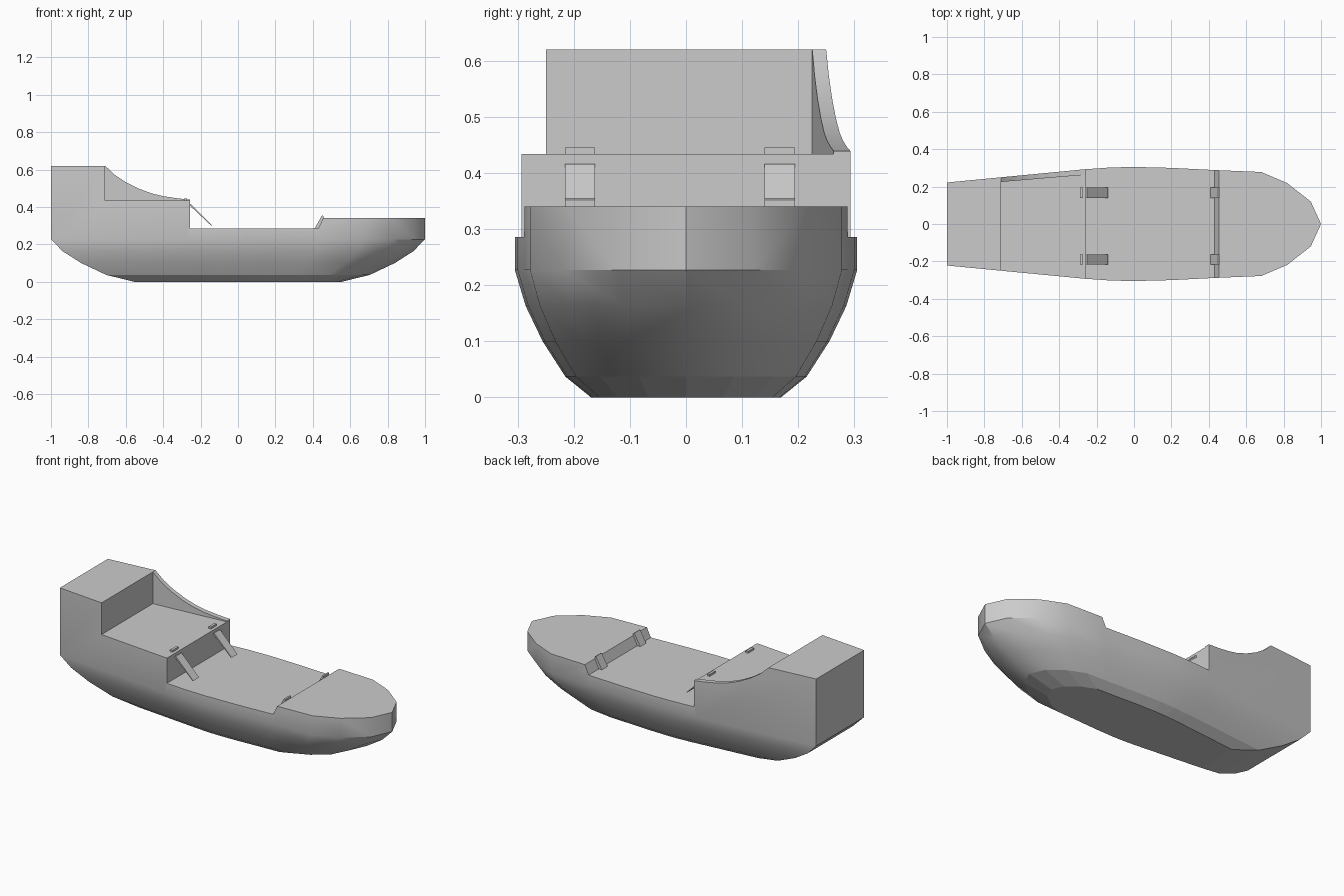
import bpy, bmesh, math
from mathutils import Vector

if "Cube" in bpy.data.objects:
    bpy.data.objects.remove(bpy.data.objects["Cube"])


def make_object(name, verts, faces):
    mesh = bpy.data.meshes.new(name)
    mesh.from_pydata(verts, [], faces)
    bm = bmesh.new()
    bm.from_mesh(mesh)
    bmesh.ops.recalc_face_normals(bm, faces=bm.faces)
    bm.to_mesh(mesh)
    bm.free()
    obj = bpy.data.objects.new(name, mesh)
    bpy.context.collection.objects.link(obj)
    return obj


def loft(name, rings):
    """Skin equal-length closed rings and cap both ends."""
    n = len(rings[0])
    faces = [list(range(n)), [(len(rings) - 1) * n + i for i in range(n)]]
    for r in range(len(rings) - 1):
        for i in range(n):
            j = (i + 1) % n
            faces.append([r * n + i, r * n + j, (r + 1) * n + j, (r + 1) * n + i])
    return make_object(name, [p for ring in rings for p in ring], faces)


def side_prism(name, profile, y0, y1):
    """Extrude an x-z profile across y."""
    return loft(name, [[(x, y, z) for x, z in profile] for y in (y0, y1)])


# Hull: one plan outline scaled down towards the flat bottom
half = [(-1, .222), (-.27, .292), (-.13, .302), (0, .305), (.2, .3), (.44, .288),
        (.68, .278), (.82, .218), (.945, .12)]
outline = half + [(1, 0)] + [(x, -y) for x, y in reversed(half)]
levels = [(0, .555), (.037, .705), (.1, .838), (.163, .937), (.227, 1), (.62, 1)]
hull = loft("hull", [[(x * s, y * s, z) for x, y in outline] for z, s in levels])

# Cutter for the stepped decks and the curved side wall
deck_profile = [(-.71, .62), (-.66, .573), (-.6, .533), (-.53, .498), (-.46, .472),
                (-.4, .458), (-.33, .447), (-.256, .439), (-.256, .286), (.43, .286),
                (.455, .34), (1.2, .34), (1.2, .8), (-.71, .8)]
deck_cutter = side_prism("deck_cutter", deck_profile, -.5, .5)

# Cutter for the quarterdeck, leaving a wall along the back side only
plan = [(-.71, -.5), (-.2, -.5), (-.2, .268), (-.71, .225)]
quarter_cutter = loft("quarterdeck_cutter", [[(x, y, z) for x, y in plan] for z in (.434, .8)])

bpy.context.view_layer.objects.active = hull
for cutter in (deck_cutter, quarter_cutter):
    cutter.hide_render = True
    mod = hull.modifiers.new("cut", 'BOOLEAN')
    mod.operation = 'DIFFERENCE'
    mod.solver = 'EXACT'
    mod.object = cutter
    bpy.ops.object.modifier_apply(modifier=mod.name)
for cutter in (deck_cutter, quarter_cutter):
    bpy.data.objects.remove(cutter)

bpy.ops.object.select_all(action='DESELECT')
hull.select_set(True)
bpy.ops.object.shade_smooth_by_angle(angle=math.radians(28))
# Keep the lowest hull band faceted
for p in hull.data.polygons:
    if p.center.z < .035:
        p.use_smooth = False

# Ramps, with a small grip block on the deck above each long one
for side, y in (("left", -.189), ("right", .167)):
    y0, y1 = y - .027, y + .027
    side_prism("stern_ramp_" + side,
               [(-.258, .416), (-.252, .416), (-.139, .302), (-.145, .302), (-.258, .408)], y0, y1)
    side_prism("grip_block_" + side,
               [(-.289, .43), (-.274, .43), (-.274, .445), (-.289, .445)], y0, y1)
    side_prism("bow_ramp_" + side,
               [(.41, .286), (.449, .355), (.456, .352), (.456, .338), (.43, .284)], y0, y1)
